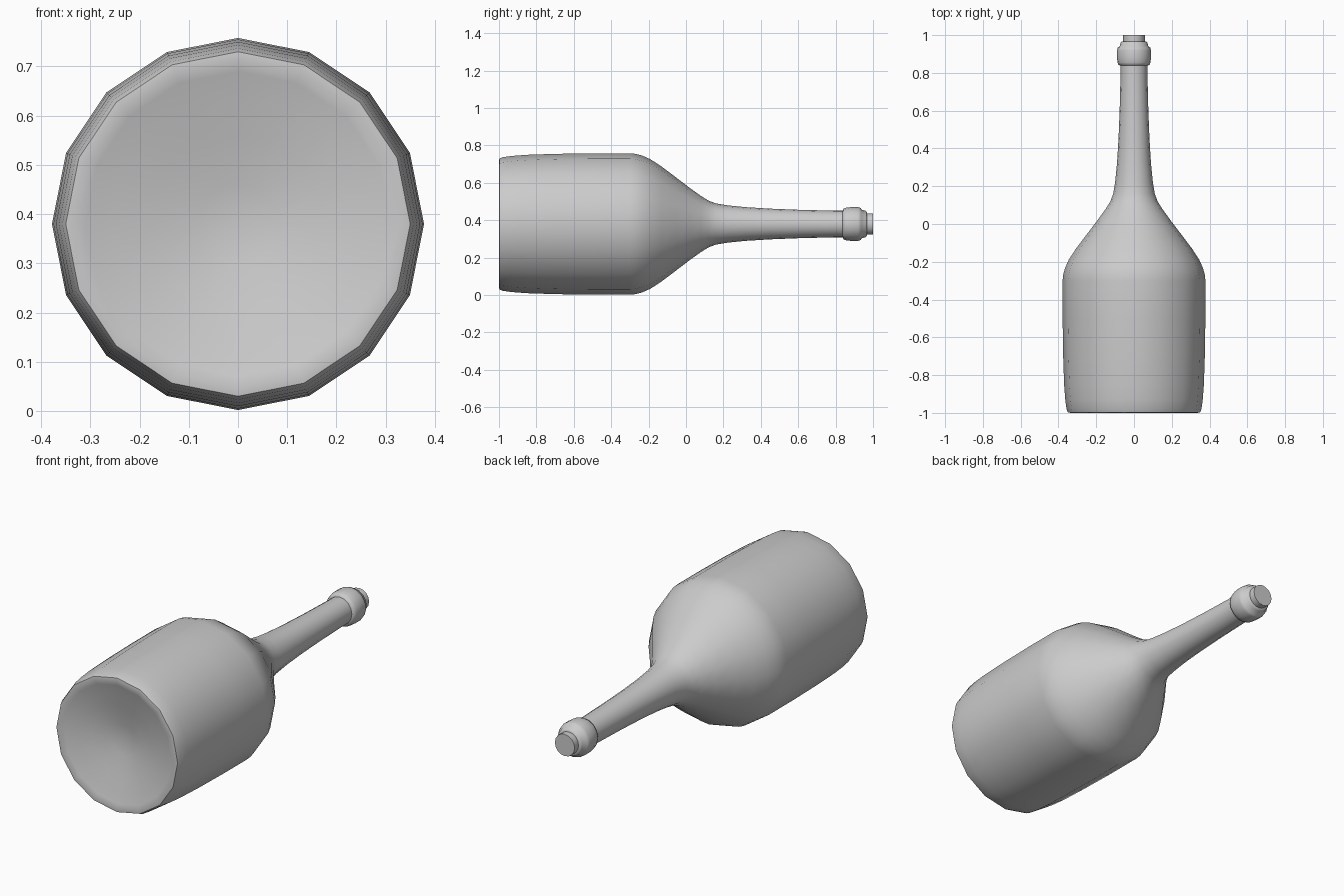
import bpy, bmesh, math

if "Cube" in bpy.data.objects:
    bpy.data.objects.remove(bpy.data.objects["Cube"])

SIDES = 16
AXIS_Z = 0.38  # bottle lies on its side along y


def lathe(name, profile, angle):
    """Revolve (y, radius) points about the y axis; radius 0 makes a pole."""
    bm = bmesh.new()
    rings = []
    for y, r in profile:
        if r == 0:
            rings.append([bm.verts.new((0, y, AXIS_Z))] * SIDES)
        else:
            rings.append([bm.verts.new((r * math.cos(2 * math.pi * i / SIDES), y,
                                        AXIS_Z + r * math.sin(2 * math.pi * i / SIDES)))
                          for i in range(SIDES)])
    for a, b in zip(rings, rings[1:]):
        for i in range(SIDES):
            j = (i + 1) % SIDES
            bm.faces.new(list(dict.fromkeys((a[i], a[j], b[j], b[i]))))
    bmesh.ops.recalc_face_normals(bm, faces=bm.faces)
    mesh = bpy.data.meshes.new(name)
    bm.to_mesh(mesh)
    bm.free()
    obj = bpy.data.objects.new(name, mesh)
    bpy.context.collection.objects.link(obj)
    bpy.ops.object.select_all(action='DESELECT')
    obj.select_set(True)
    bpy.context.view_layer.objects.active = obj
    bpy.ops.object.shade_smooth_by_angle(angle=math.radians(angle))
    return obj


# Bottle: shallow punt, rounded rim, body, shoulder, neck and collar
lathe("bottle", [
    (-0.93, 0), (-0.938, 0.08), (-0.96, 0.18), (-0.98, 0.26), (-0.993, 0.31),
    (-1.0, 0.333), (-0.998, 0.35), (-0.98, 0.357), (-0.93, 0.364), (-0.85, 0.370),
    (-0.7, 0.375), (-0.5, 0.378), (-0.3, 0.378), (-0.27, 0.375),
    (-0.235, 0.366), (-0.19, 0.346), (-0.13, 0.307), (-0.06, 0.254),
    (0.02, 0.193), (0.08, 0.150), (0.12, 0.125), (0.16, 0.110), (0.22, 0.100),
    (0.32, 0.090), (0.45, 0.082), (0.6, 0.076), (0.8, 0.071), (0.838, 0.071),
    (0.842, 0.082), (0.855, 0.087), (0.88, 0.090), (0.92, 0.090), (0.934, 0.086),
    (0.940, 0.076), (0.960, 0.071), (0.967, 0.064), (0.967, 0.050), (0.90, 0.050),
], 50)

# Cork stopper
lathe("cork", [(0.90, 0), (0.90, 0.052), (0.967, 0.057), (1.0, 0.057), (1.0, 0)], 40)
